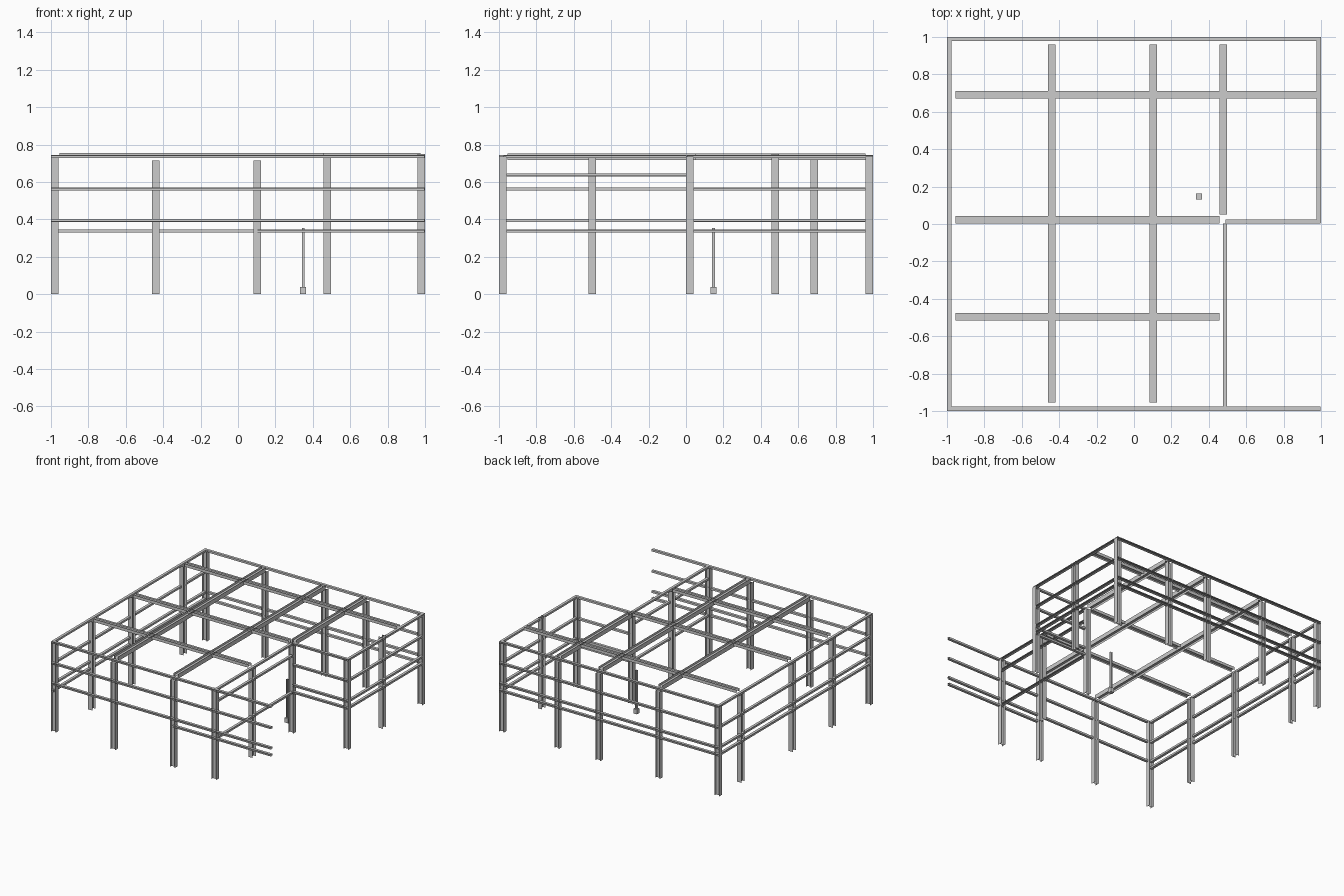
import bpy, bmesh
from mathutils import Vector

if "Cube" in bpy.data.objects:
    bpy.data.objects.remove(bpy.data.objects["Cube"])


def sheet(name, a, b, u, v, paths):
    """Extrude open profile paths (in u, v) from a to b as thin sheet metal."""
    a, b, u, v = Vector(a), Vector(b), Vector(u), Vector(v)
    bm = bmesh.new()
    for path in paths:
        offs = [u * p + v * q for p, q in path]
        s = [bm.verts.new(a + o) for o in offs]
        e = [bm.verts.new(b + o) for o in offs]
        for i in range(len(path) - 1):
            bm.faces.new((s[i], s[i + 1], e[i + 1], e[i]))
    me = bpy.data.meshes.new(name)
    bm.to_mesh(me)
    bm.free()
    ob = bpy.data.objects.new(name, me)
    bpy.context.collection.objects.link(ob)
    return ob


def h_section(w, h):
    """Two flanges of width w, joined by a web of height h."""
    w, h = w / 2, h / 2
    return [[(-w, h), (w, h)], [(-w, -h), (w, -h)], [(0, -h), (0, h)]]


# lipped channel: web at the inside, open towards +u (outdoors)
CHANNEL = [[(0.011, 0.004), (0.011, 0.008), (-0.011, 0.008),
            (-0.011, -0.008), (0.011, -0.008), (0.011, -0.004)]]
X, Y, Z = (1, 0, 0), (0, 1, 0), (0, 0, 1)


def column(name, x, y, top, normal):
    """Upright H column whose flanges face along the given axis."""
    u = Y if normal == X else X
    sheet(name, (x, y, 0), (x, y, top), u, normal, h_section(0.04, 0.04))


# columns along the front and back walls, web parallel to the wall
for x in (-0.44, 0.103):
    column("front_column", x, -0.979, 0.715, X)
for x in (-0.44, 0.103, 0.478):
    column("back_column", x, 0.979, 0.715, X)
# columns along the side walls
for y in (-0.5, 0.02, 0.685):
    column("left_column", -0.979, y, 0.728, Y)
column("right_column", 0.979, 0.477, 0.75, Y)
column("recess_column", 0.478, -0.5, 0.728, Y)
# corner columns
for x, y in ((-0.979, -0.979), (-0.979, 0.979), (0.979, 0.979),
             (0.979, 0.02), (0.478, 0.02), (0.478, -0.979)):
    column("corner_column", x, y, 0.737, X)

# roof beams running front to back, laid with the web flat
for x, y0, y1 in ((-0.44, -0.955, 0.96), (0.103, -0.955, 0.96), (0.478, 0.05, 0.96)):
    sheet("long_roof_beam", (x, y0, 0.735), (x, y1, 0.735), Z, X, h_section(0.036, 0.04))
# roof beams running left to right
for y, x1 in ((-0.495, 0.457), (0.022, 0.457), (0.69, 0.975)):
    sheet("cross_roof_beam", (-0.955, y, 0.741), (x1, y, 0.741), Z, Y, h_section(0.025, 0.04))

# wall rails: name, start, end, outward direction, heights
LEVELS = (0.337, 0.394, 0.561, 0.735)
WALLS = [
    ("front_rail", (-0.999, -0.988), (0.998, -0.988), (0, -1, 0), LEVELS[1:]),
    ("front_low_rail", (0.103, -0.988), (0.998, -0.988), (0, -1, 0), LEVELS[:1]),
    ("back_rail", (-0.999, 0.989), (0.998, 0.989), Y, LEVELS),
    ("left_rail", (-0.988, -0.999), (-0.988, 1.0), (-1, 0, 0), LEVELS),
    ("right_rail", (0.988, 0.005), (0.988, 1.0), X, LEVELS),
    ("recess_front_rail", (0.488, 0.014), (0.998, 0.014), (0, -1, 0), LEVELS),
    ("recess_side_rail", (0.487, -0.977), (0.487, 0.003), X, (0.337, 0.638, 0.735)),
]
for name, a, b, out, heights in WALLS:
    for z in heights:
        sheet(name, (*a, z), (*b, z), out, Z, CHANNEL)

# small standing post on a footing block
bpy.ops.mesh.primitive_cube_add(size=1, location=(0.348, 0.147, 0.019))
base = bpy.context.object
base.name, base.scale = "post_base", (0.032, 0.032, 0.038)
sheet("post_shaft", (0.348, 0.147, 0.036), (0.348, 0.147, 0.354), Y, X,
      h_section(0.018, 0.014))
